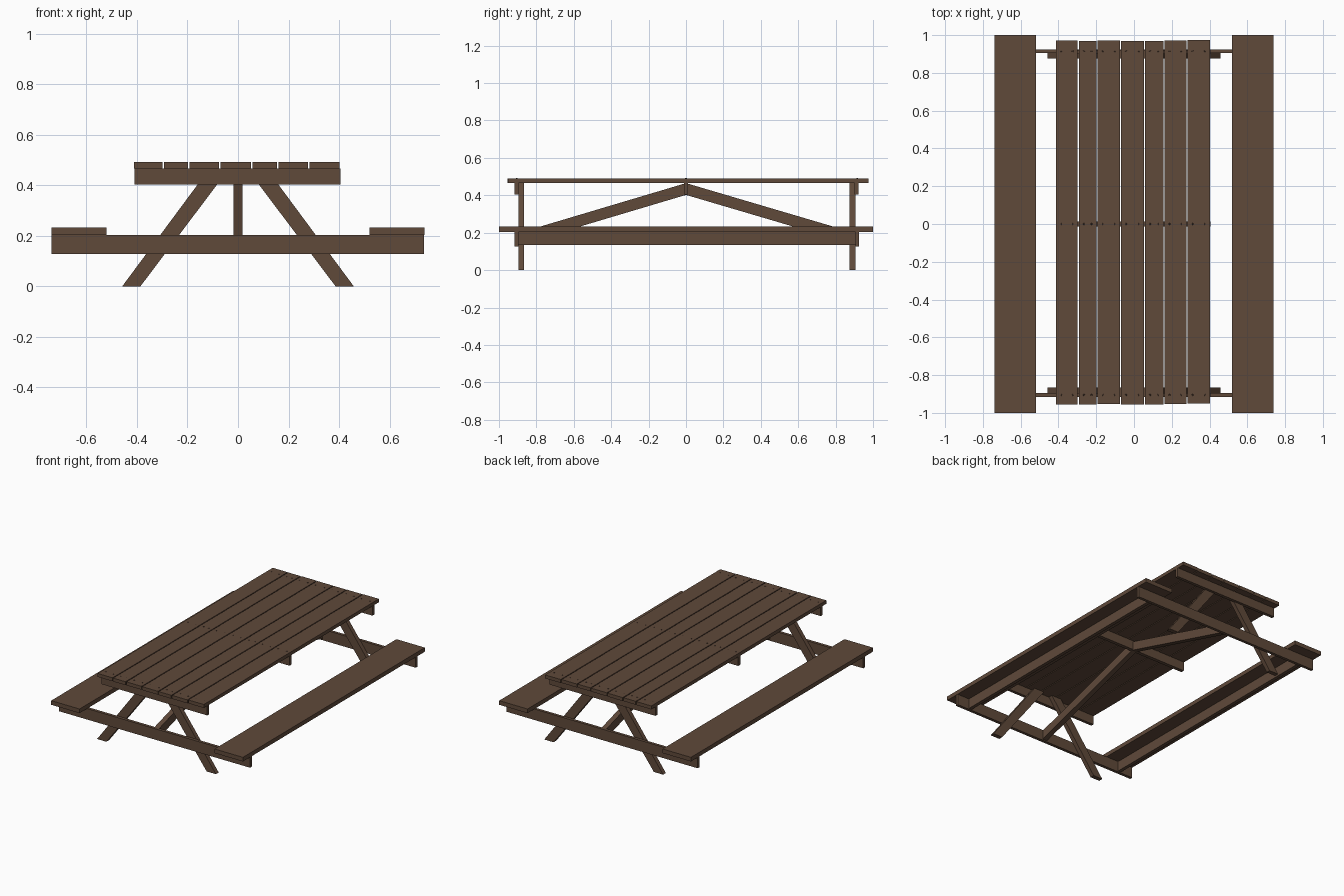
import bpy, bmesh, random
from mathutils import Vector

random.seed(4)
if "Cube" in bpy.data.objects:
    bpy.data.objects.remove(bpy.data.objects["Cube"], do_unlink=True)


def material(name, rgb):
    mat = bpy.data.materials.new(name)
    mat.use_nodes = True
    mat.diffuse_color = (*rgb, 1)
    mat.node_tree.nodes["Principled BSDF"].inputs["Base Color"].default_value = (*rgb, 1)
    return mat


wood = material("brown wood", (0.115, 0.067, 0.042))
steel = material("dark screw", (0.06, 0.036, 0.024))


def finish(name, bm, mat):
    bmesh.ops.recalc_face_normals(bm, faces=bm.faces)
    mesh = bpy.data.meshes.new(name)
    bm.to_mesh(mesh)
    bm.free()
    mesh.materials.append(mat)
    obj = bpy.data.objects.new(name, mesh)
    bpy.context.collection.objects.link(obj)
    return obj


def prism(name, outline, push):
    """Extrude a flat outline along a vector."""
    bm = bmesh.new()
    face = bm.faces.new([bm.verts.new(p) for p in outline])
    grown = bmesh.ops.extrude_face_region(bm, geom=[face])["geom"]
    moved = [v for v in grown if isinstance(v, bmesh.types.BMVert)]
    bmesh.ops.translate(bm, verts=moved, vec=Vector(push))
    return finish(name, bm, wood)


def board(name, x, y, z):
    """Straight board given by its x, y and z ranges."""
    outline = [(x[0], y[0], z[0]), (x[1], y[0], z[0]), (x[1], y[1], z[0]), (x[0], y[1], z[0])]
    return prism(name, outline, (0, 0, z[1] - z[0]))


def screw(x, y, z):
    bm = bmesh.new()
    bmesh.ops.create_cone(bm, cap_ends=True, segments=8, radius1=0.005, radius2=0.004, depth=0.002)
    bmesh.ops.translate(bm, verts=bm.verts, vec=(x, y, z))
    finish("screw", bm, steel)


# Tabletop planks with slightly uneven ends, and their screws
edges = [-0.415, -0.295, -0.195, -0.072, 0.055, 0.158, 0.28, 0.405]
gap = 0.003
for a, b in zip(edges, edges[1:]):
    shift = random.uniform(-0.003, 0.003)
    board("top_plank", (a + gap, b - gap), (-0.953 + shift, 0.972 + shift), (0.467, 0.491))
    for y in (-0.905, 0, 0.915):
        for x in (a + 0.03, b - 0.03):
            screw(x, y, 0.4915)

# Cleats under the tabletop
for y in ((-0.917, -0.896), (-0.012, 0.012), (0.9, 0.922)):
    board("top_cleat", (-0.41, 0.405), y, (0.403, 0.467))

# End frames: bench beam and a pair of splayed legs
for beam_y, leg_y in (((-0.917, -0.896), (-0.896, -0.866)), ((0.905, 0.925), (0.875, 0.905))):
    board("bench_beam", (-0.737, 0.735), beam_y, (0.127, 0.203))
    for side in (-1, 1):
        profile = [(0.386, 0), (0.458, 0), (0.112, 0.467), (0.034, 0.467)]
        prism("leg", [(side * x, leg_y[0], z) for x, z in profile], (0, leg_y[1] - leg_y[0], 0))

# Diagonal braces from the end beams up to the middle cleat
for end in (-0.896, 0.905):
    profile = [(0, 0.402), (0, 0.465), (end, 0.198), (end, 0.135)]
    prism("diagonal_brace", [(-0.018, y, z) for y, z in profile], (0.036, 0, 0))

# Benches with a stiffening rail below each
for side in (-1, 1):
    x = sorted((side * 0.52, side * 0.738))
    board("bench_seat", x, (-1, 1), (0.203, 0.232))
    board("bench_rail", (side * 0.63 - 0.012, side * 0.63 + 0.012), (-0.896, 0.905), (0.133, 0.203))
